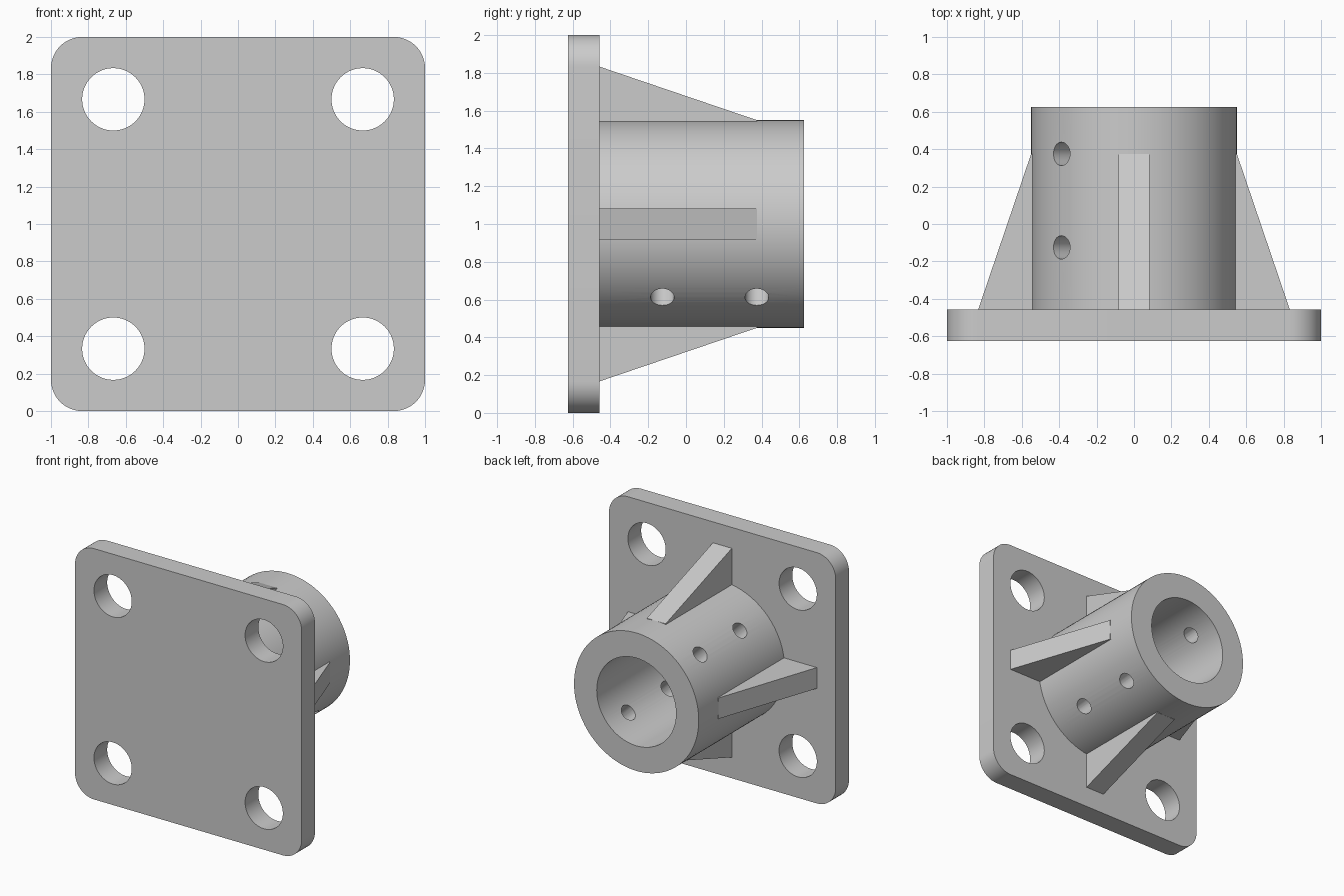
import bpy
import bmesh
import math
from mathutils import Matrix, Vector

UNIT = 1 / 6                      # design module
BACK = -0.625 + UNIT              # rear face of the plate
END = 0.625                       # open end of the tube
CENTRE = Vector((0, 0, 1))
OUTER, BORE = 0.55, 0.35

cube = bpy.data.objects.get("Cube")
if cube:
    bpy.data.objects.remove(cube, do_unlink=True)

grey = bpy.data.materials.new("plain_grey")
grey.use_nodes = True
grey.diffuse_color = (0.6, 0.6, 0.6, 1)
grey.node_tree.nodes["Principled BSDF"].inputs["Base Color"].default_value = grey.diffuse_color


def add_object(name, bm):
    bmesh.ops.recalc_face_normals(bm, faces=bm.faces[:])
    mesh = bpy.data.meshes.new(name)
    bm.to_mesh(mesh)
    bm.free()
    mesh.materials.append(grey)
    obj = bpy.data.objects.new(name, mesh)
    bpy.context.collection.objects.link(obj)
    return obj


def cylinder(name, radius, length, centre, axis, sides=96):
    bm = bmesh.new()
    turn = Vector((0, 0, 1)).rotation_difference(Vector(axis)).to_matrix().to_4x4()
    bmesh.ops.create_cone(bm, cap_ends=True, segments=sides, radius1=radius,
                          radius2=radius, depth=length,
                          matrix=Matrix.Translation(centre) @ turn)
    return add_object(name, bm)


def select_only(obj):
    bpy.ops.object.select_all(action="DESELECT")
    obj.select_set(True)
    bpy.context.view_layer.objects.active = obj


def drill(obj, cutters):
    select_only(obj)
    for cutter in cutters:
        cutter.hide_render = True
        mod = obj.modifiers.new("drill", "BOOLEAN")
        mod.operation = "DIFFERENCE"
        mod.solver = "EXACT"
        mod.object = cutter
        bpy.ops.object.modifier_apply(modifier=mod.name)
        bpy.data.objects.remove(cutter, do_unlink=True)
    bpy.ops.object.shade_smooth_by_angle(angle=math.radians(30))


# Mounting plate with rounded corners
bm = bmesh.new()
bmesh.ops.create_cube(bm, size=2)
bmesh.ops.scale(bm, vec=(1, UNIT / 2, 1), verts=bm.verts)
bmesh.ops.translate(bm, vec=(0, BACK - UNIT / 2, 1), verts=bm.verts)
corners = [e for e in bm.edges if abs(e.verts[0].co.y - e.verts[1].co.y) > 0.1]
bmesh.ops.bevel(bm, geom=corners, offset=UNIT, offset_type="OFFSET",
                segments=12, profile=0.5, affect="EDGES")
plate = add_object("mounting_plate", bm)

# Four bolt holes
drill(plate, [cylinder("bolt_hole", UNIT, 1, (sx * 4 * UNIT, BACK, 1 + sz * 4 * UNIT),
                       (0, 1, 0), 64)
              for sx in (-1, 1) for sz in (-1, 1)])

# Socket tube with its bore and two diagonal pin holes
middle = Vector((0, (BACK + END) / 2, 1))
tube = cylinder("socket_tube", OUTER, END - BACK, middle, (0, 1, 0))
cutters = [cylinder("bore", BORE, 2, middle, (0, 1, 0))]
for y in (-0.125, 0.375):
    cutters.append(cylinder("pin_hole", 0.0625, 2, (0, y, 1), (-1, 0, 1), 32))
drill(tube, cutters)

# Four tapered ribs around the tube
profile = [(0.48, BACK), (5 * UNIT, BACK), (OUTER, 0.375), (0.48, 0.375)]
for i, side in enumerate(("left", "top", "right", "bottom")):
    bm = bmesh.new()
    face = bm.faces.new([bm.verts.new((r, y, -UNIT / 2)) for r, y in profile])
    walls = bmesh.ops.extrude_face_region(bm, geom=[face])
    top = [v for v in walls["geom"] if isinstance(v, bmesh.types.BMVert)]
    bmesh.ops.translate(bm, vec=(0, 0, UNIT), verts=top)
    bmesh.ops.transform(bm, verts=bm.verts, matrix=Matrix.Translation(CENTRE)
                        @ Matrix.Rotation(-i * math.pi / 2, 4, "Y"))
    add_object(side + "_rib", bm)
